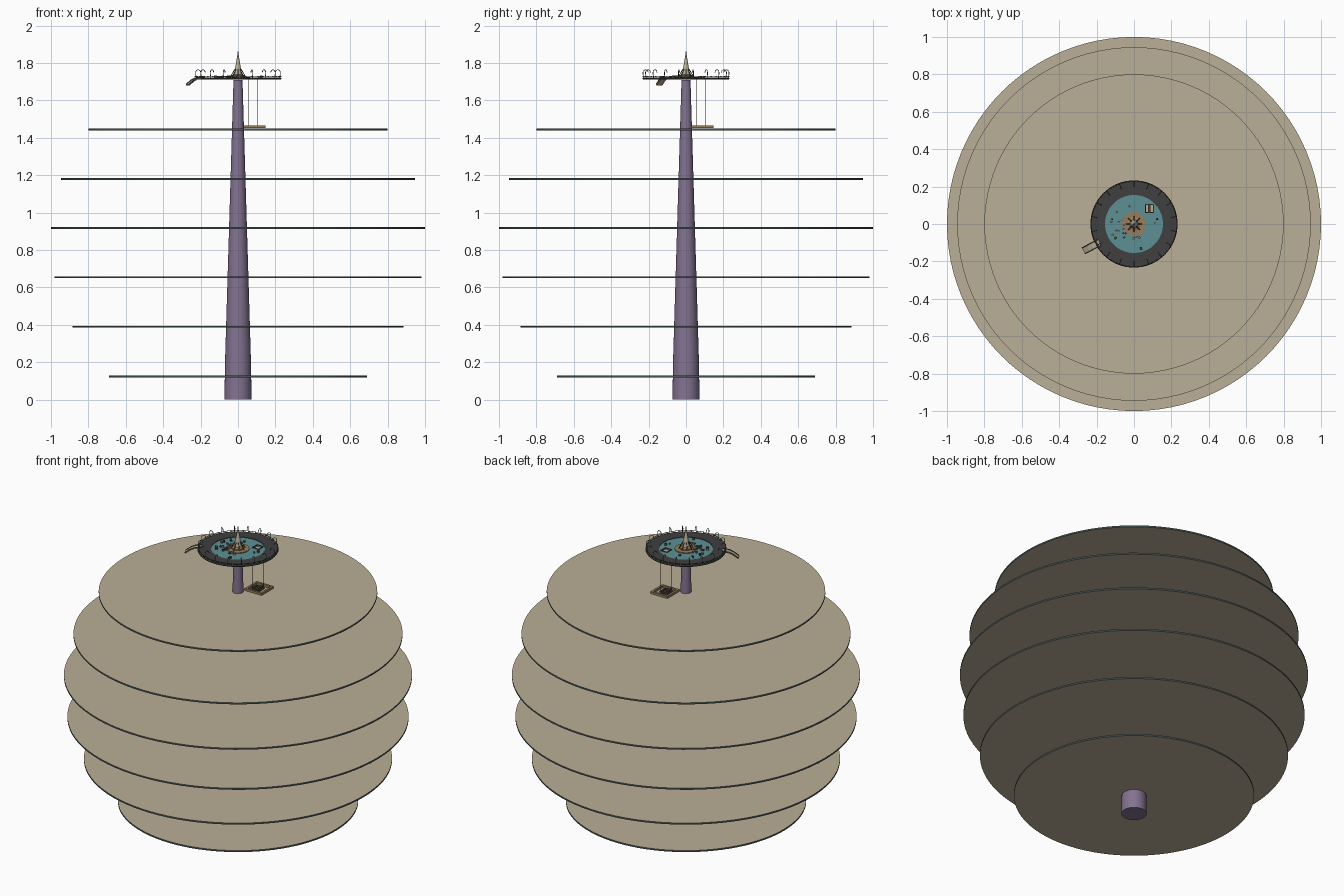
import bpy, bmesh, math, random
from mathutils import Vector

cube = bpy.data.objects.get("Cube")
if cube:
    bpy.data.objects.remove(cube)


def material(name, rgb):
    m = bpy.data.materials.new(name)
    m.use_nodes = True
    m.diffuse_color = (*rgb, 1)
    m.node_tree.nodes["Principled BSDF"].inputs["Base Color"].default_value = (*rgb, 1)
    return m


SAND = material("sand", (0.49, 0.43, 0.31))
PURPLE = material("dusty purple", (0.23, 0.17, 0.28))
TEAL = material("teal", (0.11, 0.28, 0.30))
RIM = material("dark slate", (0.06, 0.09, 0.09))
CHARCOAL = material("charcoal", (0.05, 0.05, 0.05))
BROWN = material("wood brown", (0.30, 0.21, 0.11))
DARK_WOOD = material("dark wood", (0.09, 0.065, 0.04))
SILVER = material("pale grey", (0.35, 0.36, 0.36))


def finish(name, bm, *mats, smooth=False):
    bmesh.ops.recalc_face_normals(bm, faces=bm.faces[:])
    me = bpy.data.meshes.new(name)
    bm.to_mesh(me)
    bm.free()
    ob = bpy.data.objects.new(name, me)
    bpy.context.collection.objects.link(ob)
    for m in mats:
        me.materials.append(m)
    if smooth:
        bpy.ops.object.select_all(action="DESELECT")
        ob.select_set(True)
        bpy.context.view_layer.objects.active = ob
        bpy.ops.object.shade_smooth_by_angle(angle=math.radians(35))
    return ob


def lathe(name, profile, mat, sides=48, smooth=True, closed=False):
    """Revolve (radius, height) points around the z axis."""
    bm = bmesh.new()
    pts = profile + profile[:1] if closed else profile
    verts = [bm.verts.new((r, 0, z)) for r, z in pts]
    edges = [bm.edges.new(p) for p in zip(verts, verts[1:])]
    bmesh.ops.spin(bm, geom=verts + edges, cent=(0, 0, 0), axis=(0, 0, 1),
                   angle=math.tau, steps=sides)
    bmesh.ops.remove_doubles(bm, verts=bm.verts[:], dist=0.00005)
    return finish(name, bm, mat, smooth=smooth)


def disc(name, r, z0, z1, *mats, sides=48):
    return lathe(name, [(0, z0), (r, z0), (r, z1), (0, z1)], mats[0], sides)


def add_box(bm, centre, size, turn=0.0):
    geom = bmesh.ops.create_cube(bm, size=1)["verts"]
    bmesh.ops.scale(bm, vec=size, verts=geom)
    if turn:
        from mathutils import Matrix
        bmesh.ops.rotate(bm, verts=geom, matrix=Matrix.Rotation(turn, 3, "Z"))
    bmesh.ops.translate(bm, vec=centre, verts=geom)


def boxes(name, mat, items):
    bm = bmesh.new()
    for item in items:
        add_box(bm, *item)
    return finish(name, bm, mat)


def tubes(name, mat, paths, radius):
    cu = bpy.data.curves.new(name, "CURVE")
    cu.dimensions = "3D"
    cu.bevel_depth = radius
    cu.bevel_resolution = 1
    for path in paths:
        s = cu.splines.new("POLY")
        s.points.add(len(path) - 1)
        for p, co in zip(s.points, path):
            p.co = (*co, 1)
    cu.materials.append(mat)
    ob = bpy.data.objects.new(name, cu)
    bpy.context.collection.objects.link(ob)


def polar(r, a, z):
    return Vector((r * math.cos(a), r * math.sin(a), z))


def square_frame(c, z, half, bar, height):
    items = []
    for s in (-1, 1):
        items.append(((c, c + s * (half - bar / 2), z), (2 * half, bar, height)))
        items.append(((c + s * (half - bar / 2), c, z), (bar, 2 * half - 2 * bar, height)))
    return items


# Stacked round terraces with dark edges
TERRACES = [(0.69, 0.125), (0.885, 0.39), (0.98, 0.655), (1.0, 0.918), (0.945, 1.18), (0.80, 1.445)]
for i, (r, z) in enumerate(TERRACES):
    ob = disc(f"terrace_{i + 1}", r, z - 0.005, z + 0.005, SAND, sides=96)
    ob.data.materials.append(RIM)
    for f in ob.data.polygons:
        if abs(f.normal.z) < 0.5:
            f.material_index = 1

# Tapering central tower
lathe("tower", [(0, 0), (0.073, 0), (0.068, 0.25), (0.024, 1.71), (0, 1.71)], PURPLE, 32)

# Top platform: walkway ring, deck and hub
lathe("walkway_ring", [(0.155, 1.712), (0.23, 1.712), (0.233, 1.717), (0.23, 1.723), (0.155, 1.723)],
      CHARCOAL, 64, closed=True)
deck = disc("deck", 0.158, 1.712, 1.72, TEAL)
hub = disc("hub", 0.065, 1.718, 1.725, BROWN, sides=32)

# Square hatch cut through the deck
HATCH = 0.082
cutter = boxes("hatch_cutter", SAND, [((HATCH, HATCH, 1.715), (0.04, 0.04, 0.1))])
cutter.hide_render = True
cutter.hide_viewport = True
for target in (deck, hub):
    mod = target.modifiers.new("hatch", "BOOLEAN")
    mod.operation = "DIFFERENCE"
    mod.object = cutter
boxes("hatch_frame", DARK_WOOD, square_frame(HATCH, 1.721, 0.024, 0.004, 0.006))

# Pointed spire with stepped foot and needle
lathe("spire_foot", [(0, 1.722), (0.036, 1.722), (0.036, 1.733), (0.026, 1.738), (0, 1.738)], BROWN, 16)
lathe("spire", [(0, 1.735), (0.024, 1.735), (0.015, 1.775), (0.008, 1.815), (0.004, 1.84), (0, 1.84)], SAND, 12)
lathe("needle", [(0, 1.835), (0.004, 1.835), (0, 1.876)], PURPLE, 8)
tubes("spire_braces", DARK_WOOD,
      [[polar(0.042, k * math.tau / 8, 1.724), polar(0.016, k * math.tau / 8, 1.768)] for k in range(8)], 0.0025)

# Hooked posts, low rail and lamps round the walkway
posts = []
for k in range(18):
    a = (k + 0.5) * math.tau / 18
    path = [polar(0.226, a, 1.72), polar(0.23, a, 1.742)]
    path += [polar(0.216 + 0.014 * math.cos(t), a, 1.75 + 0.014 * math.sin(t))
             for t in (0, 0.6, 1.2, 1.8, 2.5, 3.2)]
    posts.append(path)
tubes("hooked_posts", RIM, posts, 0.002)
tubes("low_rail", DARK_WOOD,
      [[polar(0.229, k * math.tau / 64, 1.73) for k in range(65)]], 0.0015)
boxes("rim_lamps", SILVER,
      [(polar(0.229, k * math.tau / 40, 1.728), (0.005, 0.005, 0.007), k * math.tau / 40) for k in range(40)])

# Small crates and stools scattered over the deck
random.seed(4)
for name, mat, count in (("deck_crates", BROWN, 9), ("deck_stools", DARK_WOOD, 14), ("deck_chests", PURPLE, 4)):
    items = []
    for k in range(count):
        a = math.radians(random.uniform(165, 300) if k % 3 else random.uniform(90, 400))
        w, h = random.uniform(0.008, 0.016), random.uniform(0.006, 0.015)
        r = random.uniform(0.05, 0.14)
        if (polar(r, a, 0) - Vector((HATCH, HATCH, 0))).length > 0.04:
            items.append((polar(r, a, 1.719 + h / 2), (w, w * 0.8, h), a))
    boxes(name, mat, items)

# Bent gangway sloping down from the walkway
bm = bmesh.new()
angle = math.radians(208)
side = Vector((-math.sin(angle), math.cos(angle), 0)) * 0.018
rows = [[polar(r, angle, z) + side * s for s in (-1, 1)]
        for r, z in ((0.21, 1.722), (0.25, 1.716), (0.275, 1.704), (0.305, 1.682))]
grid = [[bm.verts.new(p) for p in row] for row in rows]
for a, b in zip(grid, grid[1:]):
    bm.faces.new((a[0], a[1], b[1], b[0]))
gangway = finish("gangway", bm, SAND)
mod = gangway.modifiers.new("thickness", "SOLIDIFY")
mod.thickness = 0.005
mod.offset = 0
tubes("gangway_rails", DARK_WOOD,
      [[row[s] + Vector((0, 0, 0.005)) for row in rows] for s in (0, 1)], 0.0025)

# Hanging lift: open square frame, inner tray and ropes
LIFT_Z = 1.46
lift = square_frame(0.087, LIFT_Z, 0.06, 0.013, 0.014)
boxes("lift_frame", BROWN, lift)
tray = square_frame(HATCH, LIFT_Z, 0.027, 0.008, 0.01)
tray += [((HATCH, HATCH, LIFT_Z), (0.012, 0.1, 0.006))]
boxes("lift_tray", DARK_WOOD, tray)
tubes("lift_ropes", DARK_WOOD,
      [[(HATCH + s * 0.024, HATCH + s * 0.024, z) for z in (LIFT_Z, 1.715)] for s in (-1, 1)], 0.0015)
